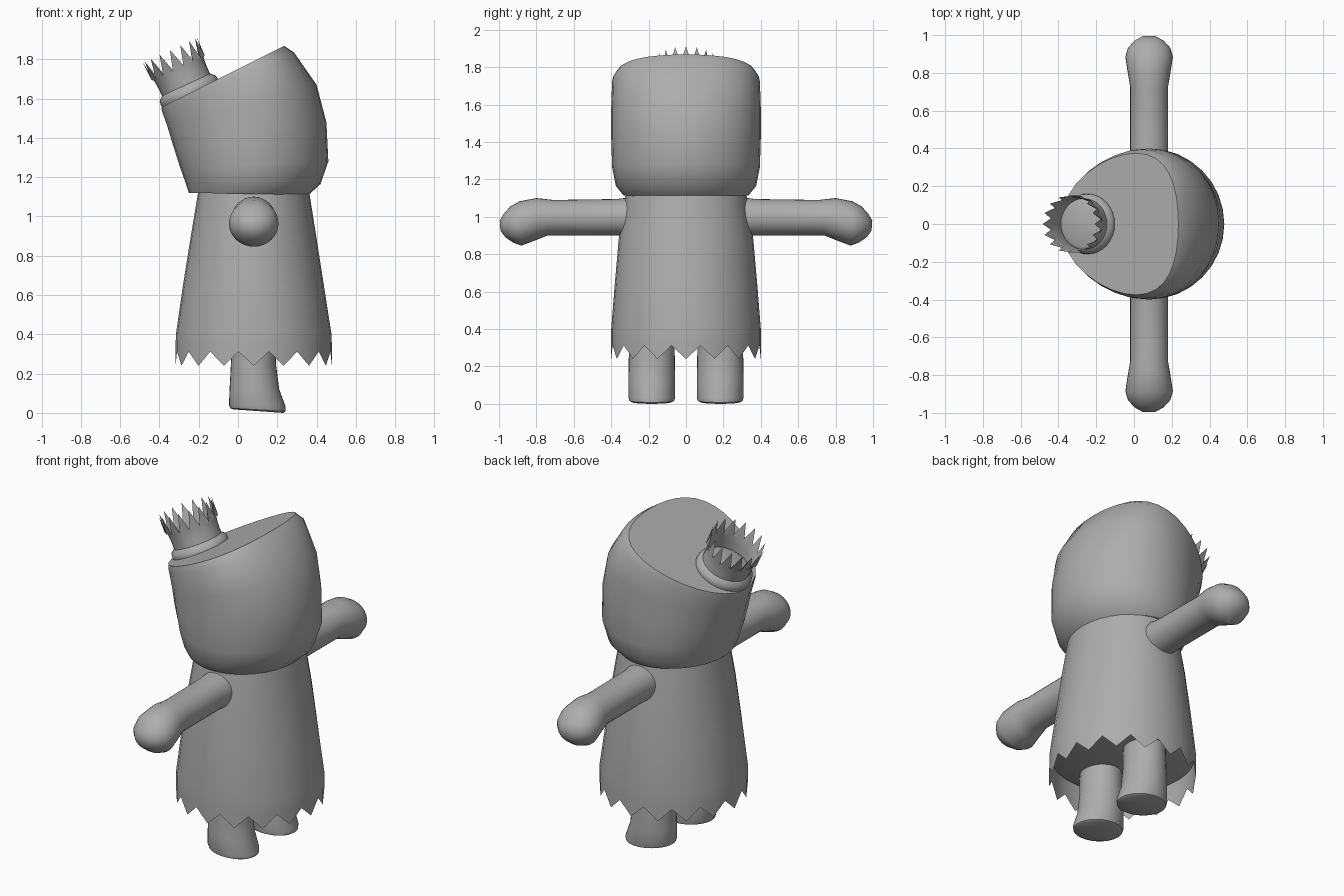
import bpy, bmesh, math
from mathutils import Vector

if "Cube" in bpy.data.objects:
    bpy.data.objects.remove(bpy.data.objects["Cube"])

grey = bpy.data.materials.new("plain grey")
grey.diffuse_color = (0.42, 0.42, 0.42, 1)
grey.use_nodes = True
grey.node_tree.nodes["Principled BSDF"].inputs["Base Color"].default_value = grey.diffuse_color

X, Y = Vector((1, 0, 0)), Vector((0, 1, 0))
SIDES = 32


def loft(name, rings, caps=(True, True), side=Y, jag=None):
    """Skin elliptical rings. A ring is (end p, end q, half width, skew);
    jag shifts every second vertex of the last ring to make teeth."""
    bm = bmesh.new()
    loops = []
    for n, (p, q, hw, *skew) in enumerate(rings):
        p, q = Vector(p), Vector(q)
        c, u = (p + q) / 2, (q - p) / 2
        k = skew[0] if skew else 0
        loop = []
        for i in range(SIDES):
            a = 2 * math.pi * i / SIDES
            co = c + u * (math.cos(a) + k * math.sin(a) ** 2) + side * hw * math.sin(a)
            if jag and n == len(rings) - 1 and i % 2:
                co += Vector(jag)
            loop.append(bm.verts.new(co))
        loops.append(loop)
    for a, b in zip(loops, loops[1:]):
        for i in range(SIDES):
            j = (i + 1) % SIDES
            bm.faces.new((a[i], a[j], b[j], b[i]))
    for loop, cap in zip((loops[0], loops[-1]), caps):
        if cap:
            bm.faces.new(loop)
    bmesh.ops.recalc_face_normals(bm, faces=bm.faces)
    me = bpy.data.meshes.new(name)
    bm.to_mesh(me)
    bm.free()
    me.materials.append(grey)
    me.shade_smooth()
    me.set_sharp_from_angle(angle=math.radians(40))
    ob = bpy.data.objects.new(name, me)
    bpy.context.collection.objects.link(ob)
    return ob


def xz(xa, za, xb, zb, hw, skew=0):
    return (xa, 0, za), (xb, 0, zb), hw, skew


# Head: leaning rounded drum with a slanted flat top
loft("head", [
    xz(-0.25, 1.12, 0.36, 1.11, 0.335),
    xz(-0.265, 1.165, 0.42, 1.165, 0.375),
    xz(-0.295, 1.25, 0.46, 1.28, 0.395),
    xz(-0.33, 1.36, 0.45, 1.48, 0.40, 0.05),
    xz(-0.36, 1.46, 0.40, 1.67, 0.40, 0.15),
    xz(-0.387, 1.535, 0.285, 1.835, 0.395, 0.28),
    xz(-0.39, 1.555, 0.235, 1.868, 0.375, 0.28)])

# Robe: flared body with a zigzag hem
loft("robe", [
    xz(-0.20, 1.14, 0.36, 1.14, 0.32),
    xz(-0.24, 0.90, 0.398, 0.90, 0.358),
    xz(-0.28, 0.65, 0.437, 0.65, 0.38),
    xz(-0.316, 0.40, 0.476, 0.40, 0.40),
    xz(-0.318, 0.335, 0.478, 0.335, 0.40),
    xz(-0.318, 0.24, 0.478, 0.24, 0.40)],
    caps=(True, False), jag=(0, 0, 0.072))
loft("robe_underside", [
    xz(-0.31, 0.40, 0.47, 0.40, 0.39),
    xz(-0.22, 0.37, 0.38, 0.37, 0.30)], caps=(False, True))

# Crown: tilted collar with a floor and a toothed wall
base = Vector((-0.247, 0, 1.632))
axis = Vector((-0.42, 0, 0.908)).normalized()
across = Vector((axis.z, 0, -axis.x))


def crown_ring(h, r):
    c = base + axis * h
    return c - across * r, c + across * r, r


loft("crown_base", [crown_ring(h, r) for h, r in
     ((-0.03, 0.155), (0, 0.16), (0.022, 0.157), (0.042, 0.135), (0.05, 0.12))])
loft("crown_wall", [crown_ring(h, r) for h, r in
     ((0.03, 0.135), (0.08, 0.135), (0.13, 0.139), (0.238, 0.152))],
     caps=(False, False), jag=-axis * 0.1 - across * 0.0)

for s, label in ((-1, "front"), (1, "back")):
    # Arms: straight tubes ending in drooping rounded hands
    loft(label + "_arm", [
        ((0.08, s * ya, za), (0.08, s * yb, zb), hw) for ya, za, yb, zb, hw in (
            (0.25, 1.11, 0.25, 0.89, 0.11),
            (0.37, 1.095, 0.37, 0.90, 0.10),
            (0.71, 1.09, 0.74, 0.90, 0.10),
            (0.80, 1.10, 0.79, 0.88, 0.112),
            (0.89, 1.083, 0.88, 0.846, 0.126),
            (0.94, 1.055, 0.925, 0.862, 0.112),
            (0.975, 1.015, 0.965, 0.89, 0.078),
            (0.996, 0.98, 0.992, 0.925, 0.035))], side=X)

    # Legs: short posts with the sole pushed out to one side
    loft(label + "_leg", [
        ((xa, s * 0.183, za), (xb, s * 0.183, zb), hw) for xa, za, xb, zb, hw in (
            (-0.03, 0.42, 0.19, 0.42, 0.12),
            (-0.036, 0.25, 0.193, 0.25, 0.123),
            (-0.043, 0.12, 0.21, 0.12, 0.125),
            (-0.046, 0.04, 0.243, 0.03, 0.125),
            (-0.04, 0.024, 0.243, 0.008, 0.12),
            (-0.025, 0.018, 0.23, 0.0, 0.105))])
